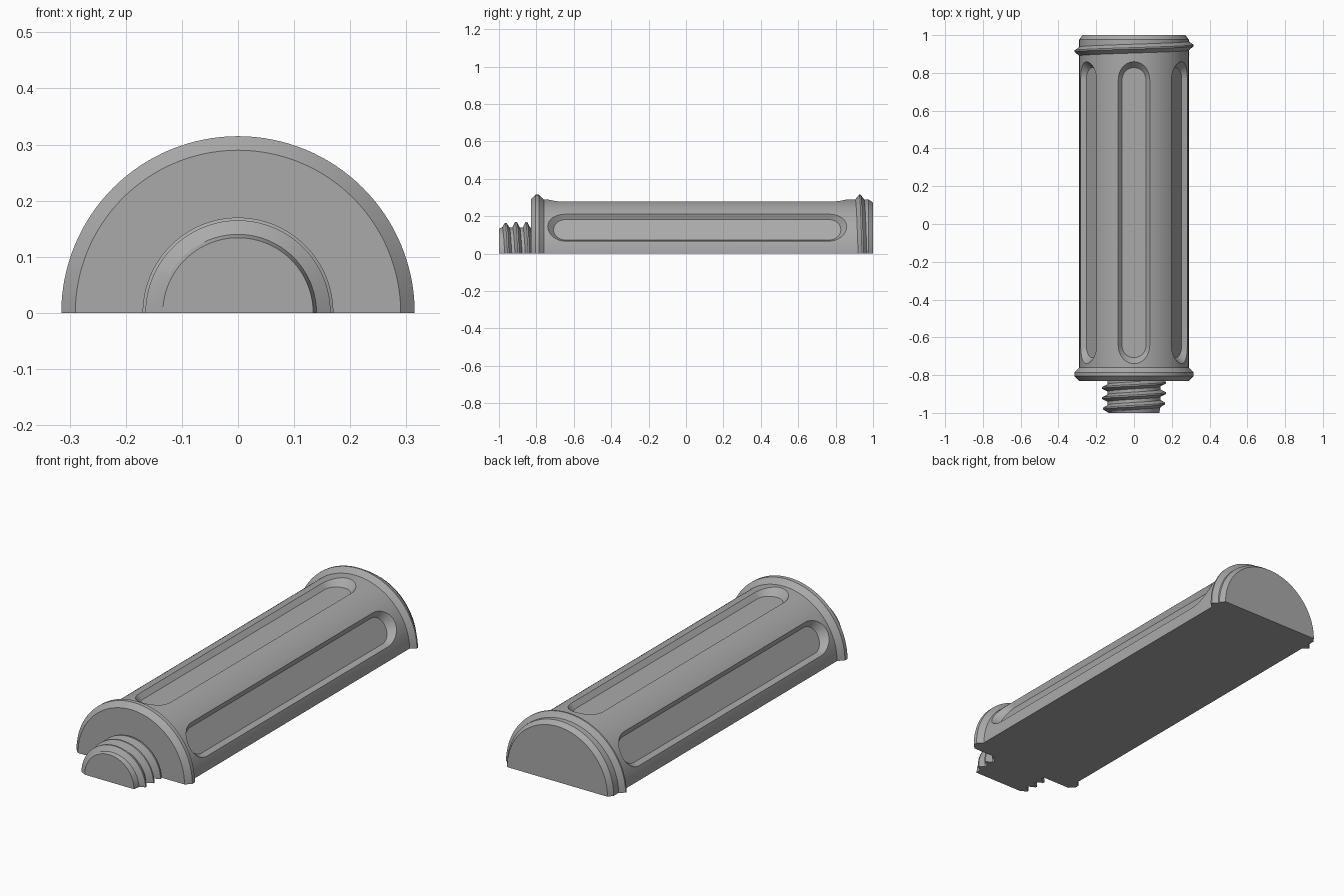
import bpy, bmesh
from math import cos, sin, pi, radians
from mathutils import Matrix

SEGMENTS = 64

cube = bpy.data.objects.get("Cube")
if cube:
    bpy.data.objects.remove(cube)

grey = bpy.data.materials.new("plain_grey")
grey.use_nodes = True
colour = (0.4, 0.4, 0.4, 1)
grey.diffuse_color = colour
grey.node_tree.nodes["Principled BSDF"].inputs["Base Color"].default_value = colour


def make_object(name, bm):
    bmesh.ops.recalc_face_normals(bm, faces=bm.faces)
    mesh = bpy.data.meshes.new(name)
    bm.to_mesh(mesh)
    bm.free()
    mesh.materials.append(grey)
    obj = bpy.data.objects.new(name, mesh)
    bpy.context.collection.objects.link(obj)
    return obj


def skin(bm, rows, closed=False):
    """Join neighbouring rows of vertices with quads."""
    for a, b in zip(rows, rows[1:]):
        for i in range(0 if closed else 1, len(a)):
            bm.faces.new((a[i - 1], a[i], b[i], b[i - 1]))


def half_lathe(name, profile):
    """Sweep profile(turn) -> [(y, radius)] over half a turn and close it."""
    bm = bmesh.new()
    rows = []
    for i in range(SEGMENTS + 1):
        t = pi * i / SEGMENTS
        rows.append([bm.verts.new((r * cos(t), y, r * sin(t)))
                     for y, r in profile(i / SEGMENTS / 2)])
    skin(bm, rows)
    bm.faces.new([row[0] for row in rows])
    bm.faces.new([row[-1] for row in rows])
    bm.faces.new(rows[0] + rows[-1][::-1])
    return make_object(name, bm)


def smooth(obj):
    bpy.ops.object.select_all(action="DESELECT")
    obj.select_set(True)
    bpy.context.view_layer.objects.active = obj
    bpy.ops.object.shade_smooth_by_angle(angle=radians(22))


# Grip: front collar, plain barrel, one slanted ridge and a chamfered end
def grip_profile(turn):
    ridge = 0.945 - 0.06 * turn
    return [(-0.83, 0.29), (-0.805, 0.315), (-0.785, 0.315), (-0.76, 0.29),
            (ridge - 0.025, 0.29), (ridge - 0.004, 0.315),
            (ridge + 0.004, 0.315), (ridge + 0.022, 0.29),
            (0.976, 0.29), (1, 0.273)]


# Threaded neck: helical crests between a plain tip and the collar
def neck_profile(turn):
    pitch, root, crest = 0.055, 0.14, 0.17
    points = [(-1, 0.134)]
    for k in range(3):
        y = -0.95 + pitch * (k - turn)
        top = crest - (0.005 if k == 0 else 0)
        points += [(y - 0.019, root), (y - 0.004, top),
                   (y + 0.004, top), (y + 0.019, root)]
    return points + [(-0.82, root)]


# Flute cutter: a capsule outline that widens outward, turned about y
def flute_cutter(angle):
    bm = bmesh.new()
    rows = []
    for depth, half in ((0.255, 0.063), (0.305, 0.108)):
        row = []
        for end in (1, -1):
            for i in range(17):
                t = pi * i / 16
                row.append(bm.verts.new((end * half * cos(t),
                                         0.06 + end * (0.705 + half * sin(t)),
                                         depth)))
        rows.append(row)
    skin(bm, rows, closed=True)
    for row in rows:
        bm.faces.new(row)
    bm.transform(Matrix.Rotation(radians(angle), 4, "Y"))
    cutter = make_object("flute_cutter", bm)
    cutter.hide_render = True
    return cutter


grip = half_lathe("grip", grip_profile)
bpy.context.view_layer.objects.active = grip
for angle in (-60, 0, 60):
    cutter = flute_cutter(angle)
    cut = grip.modifiers.new("flute", "BOOLEAN")
    cut.operation = "DIFFERENCE"
    cut.solver = "EXACT"
    cut.object = cutter
    bpy.ops.object.modifier_apply(modifier=cut.name)
    bpy.data.objects.remove(cutter)
smooth(grip)

smooth(half_lathe("threaded_neck", neck_profile))
